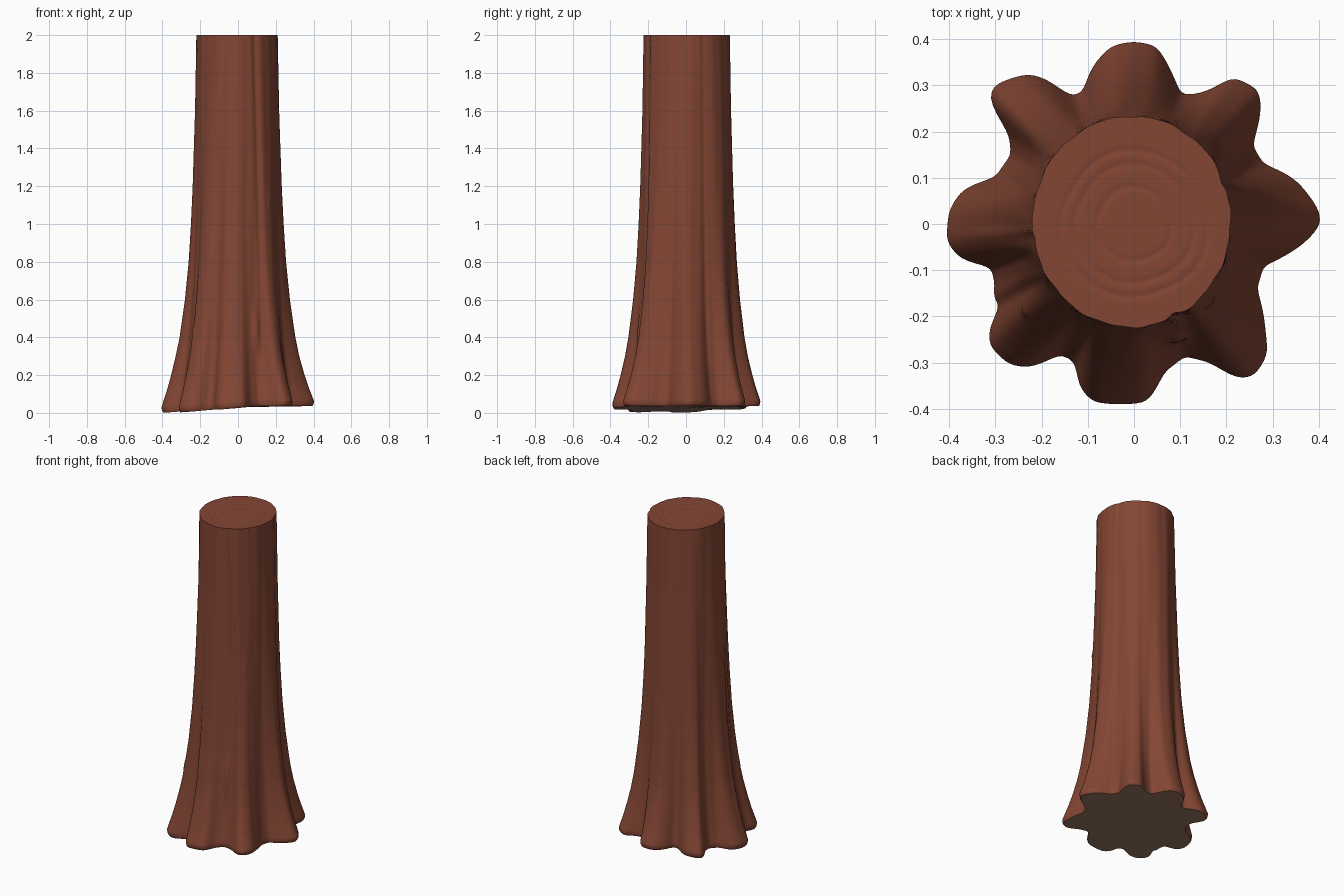
import bpy, bmesh, math

if "Cube" in bpy.data.objects:
    bpy.data.objects.remove(bpy.data.objects["Cube"])

def mat(name, col):
    m = bpy.data.materials.new(name)
    m.diffuse_color = (*col, 1)
    m.use_nodes = True
    m.node_tree.nodes["Principled BSDF"].inputs["Base Color"].default_value = m.diffuse_color
    return m

bark = mat("reddish brown bark", (0.228, 0.061, 0.034))
under = mat("grey brown underside", (0.30, 0.18, 0.12))

# Root flare outline seen from above (x, y)
ROOTS = [(.40, .03), (.405, 0), (.37, -.04), (.28, -.09), (.265, -.14), (.285, -.24), (.29, -.28),
         (.26, -.33), (.22, -.335), (.17, -.30), (.11, -.285), (.065, -.32), (.03, -.385),
         (-.03, -.39), (-.09, -.385), (-.12, -.35), (-.125, -.30), (-.16, -.28), (-.22, -.31),
         (-.27, -.305), (-.315, -.26), (-.31, -.21), (-.285, -.18), (-.305, -.16), (-.30, -.13),
         (-.31, -.09), (-.37, -.08), (-.405, -.04), (-.40, .03), (-.37, .075), (-.30, .10),
         (-.265, .15), (-.27, .20), (-.315, .265), (-.305, .30), (-.23, .325), (-.19, .315),
         (-.14, .275), (-.11, .285), (-.09, .34), (-.05, .385), (0, .395), (.05, .385),
         (.07, .35), (.10, .28), (.13, .28), (.17, .29), (.21, .32), (.27, .29), (.275, .25),
         (.255, .17), (.28, .13), (.35, .095)]
# Height and share of the root outline at that height
FLARE = [(0, .95), (.012, .99), (.03, 1), (.07, .93), (.12, .84), (.2, .72), (.3, .59), (.4, .48),
         (.6, .33), (.8, .225), (1.0, .16), (1.2, .11), (1.6, .04), (2, 0)]
N = 288

def lerp_table(t, x):
    for (a, u), (b, v) in zip(t, t[1:]):
        if x <= b:
            return u + (v - u) * (x - a) / (b - a)
    return t[-1][1]

# Resample the outline by angle and soften it
polar = sorted((math.atan2(y, x) % math.tau, math.hypot(x, y)) for x, y in ROOTS)
polar = [(polar[-1][0] - math.tau, polar[-1][1])] + polar + [(polar[0][0] + math.tau, polar[0][1])]
root = [lerp_table(polar, math.tau * i / N) for i in range(N)]
for _ in range(4):
    root = [(root[i - 1] + 2 * root[i] + root[(i + 1) % N]) / 4 for i in range(N)]

def bump(a, centre, width):
    d = (a - math.radians(centre) + math.pi) % math.tau - math.pi
    return math.exp(-(d / width) ** 2)

def radius(i, z):
    a = math.tau * i / N
    w = lerp_table(FLARE, z)
    # slightly oval trunk, a little off centre
    top = .221 - .007 * math.cos(2 * a) + .005 * math.sin(a) - .005 * math.cos(a)
    r = top + (root[i] - top) * w
    # bark fluting, fading in the roots
    f = .0012 * math.sin(11 * a + 1.2 * math.sin(1.7 * z)) + .0008 * math.sin(23 * a + 1.5 * math.sin(2.3 * z + 1))
    r += f * min(1, z / .4)
    # long grooves and ridges
    r -= .007 * bump(a, -64 + 3 * math.sin(2 * z), .07) * min(1, z / .3)
    r -= .004 * bump(a, 25, .06) * min(1, z / .5)
    r += .003 * bump(a, 184, .04) * min(1, z / .3)
    # old cut edge on the front and two small knots
    r += .014 * bump(a, -69, .07) * math.exp(-((z - .45) / .11) ** 2)
    r += .005 * bump(a, -46, .04) * math.exp(-((z - 1.12) / .02) ** 2)
    r += .006 * bump(a, 218, .04) * math.exp(-((z - .42) / .04) ** 2)
    return r

bm = bmesh.new()

def ring(coords):
    return [bm.verts.new(c) for c in coords]

def bridge(a, b, m):
    for i in range(N):
        j = (i + 1) % N
        bm.faces.new((a[i], a[j], b[j], b[i])).material_index = m

# Trunk side: rings denser near the roots, base lowest at the left
M = 90
sides = []
for k in range(M + 1):
    z = 2 * (k / M) ** 1.7
    pts = []
    for i in range(N):
        a = math.tau * i / N
        r = radius(i, z)
        x, y = r * math.cos(a), r * math.sin(a)
        drop = min(1, max(0, -(x * .95 + y * .3) / .4))
        lift = .036 * (1 - drop) * max(0, 1 - z / .3)
        pts.append((x, y, max(0, z + lift)))
    sides.append(ring(pts))
for a, b in zip(sides, sides[1:]):
    bridge(a, b, 0)

# Sawn top with shallow growth rings
prev = sides[-1]
K = 44
for k in range(K - 1, 0, -1):
    s = k / K
    pts = []
    for i in range(N):
        a = math.tau * i / N
        r = radius(i, 2) * s
        q = r + .004 * math.sin(3 * a) * s + .003 * math.sin(5 * a + 1) * s
        dz = sum(math.exp(-((q - c) / .006) ** 2) for c in (.08, .128, .158))
        pts.append((r * math.cos(a), r * math.sin(a), 2 - .002 * dz))
    cur = ring(pts)
    bridge(prev, cur, 0)
    prev = cur
bm.faces.new(prev)

# Underside
low = sides[0]
hub = bm.verts.new((0, 0, .03))
for i in range(N):
    bm.faces.new((low[(i + 1) % N], low[i], hub)).material_index = 1

bmesh.ops.recalc_face_normals(bm, faces=bm.faces)
me = bpy.data.meshes.new("tree_trunk")
bm.to_mesh(me)
bm.free()
me.materials.append(bark)
me.materials.append(under)
ob = bpy.data.objects.new("tree_trunk", me)
bpy.context.collection.objects.link(ob)
bpy.context.view_layer.objects.active = ob
ob.select_set(True)
bpy.ops.object.shade_smooth_by_angle(angle=math.radians(40))
